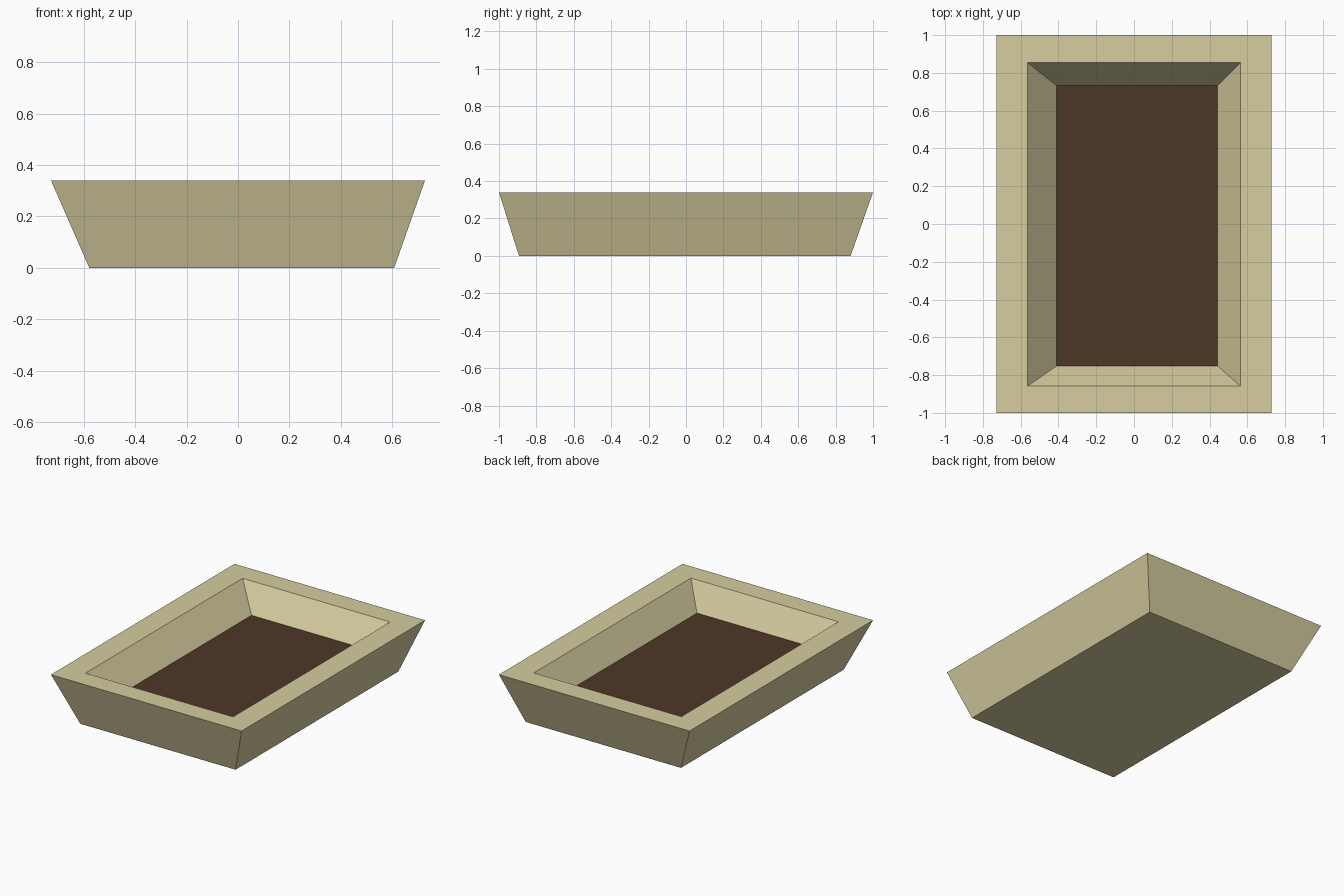
import bpy, bmesh

if "Cube" in bpy.data.objects:
    bpy.data.objects.remove(bpy.data.objects["Cube"])


def material(name, rgb):
    m = bpy.data.materials.new(name)
    m.diffuse_color = (*rgb, 1)
    m.use_nodes = True
    m.node_tree.nodes["Principled BSDF"].inputs["Base Color"].default_value = m.diffuse_color
    return m


def loft(name, rings, mat, cap_start=False):
    """Loft rectangles given as (x0, x1, y0, y1, z) into one flat-shaded part."""
    bm = bmesh.new()
    loops = [[bm.verts.new(p) for p in ((x0, y0, z), (x1, y0, z), (x1, y1, z), (x0, y1, z))]
             for x0, x1, y0, y1, z in rings]
    for a, b in zip(loops, loops[1:]):
        for i in range(4):
            j = (i + 1) % 4
            bm.faces.new((a[i], a[j], b[j], b[i]))
    if cap_start:
        bm.faces.new(loops[0][::-1])
    if len(loops) == 1:
        bm.faces.new(loops[0])
    mesh = bpy.data.meshes.new(name)
    bm.to_mesh(mesh)
    bm.free()
    mesh.materials.append(mat)
    obj = bpy.data.objects.new(name, mesh)
    bpy.context.collection.objects.link(obj)
    return obj


stone = material("pale_stone", (0.67, 0.61, 0.35))
earth = material("dark_soil", (0.074, 0.038, 0.019))

HEIGHT, SOIL_Z = 0.34, 0.172
base = (-0.578, 0.607, -0.893, 0.88, 0)
outer_rim = (-0.727, 0.727, -1, 1, HEIGHT)
inner_rim = (-0.563, 0.563, -0.858, 0.854, HEIGHT)
soil_edge = (-0.41, 0.442, -0.751, 0.733, SOIL_Z)

# Trough: underside, flared outer walls, flat rim, sloping inner walls
loft("trough", [base, outer_rim, inner_rim, soil_edge], stone, cap_start=True)

# Soil surface filling the trough
loft("soil", [soil_edge], earth)
